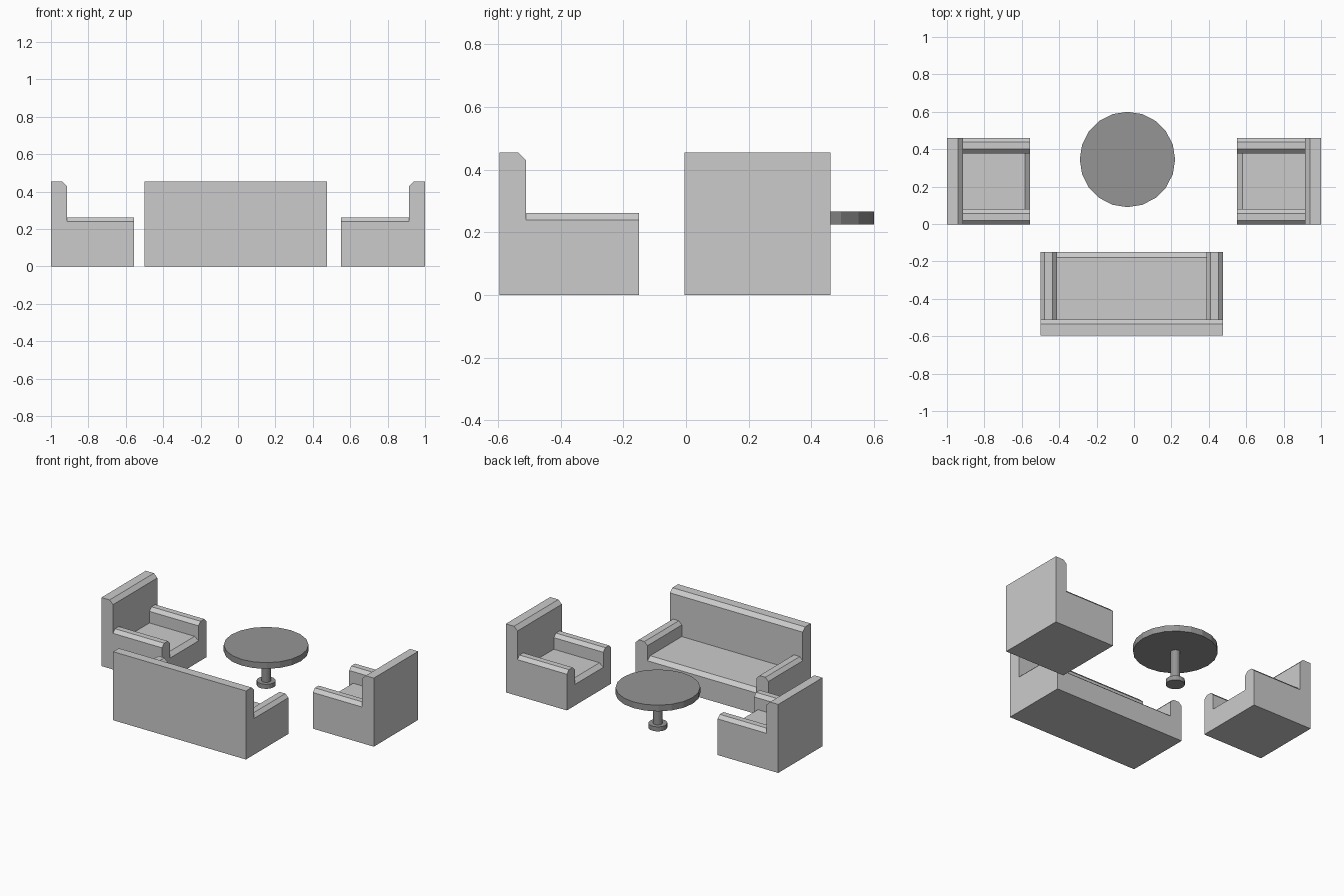
import bpy, bmesh
from math import pi
from mathutils import Matrix

if "Cube" in bpy.data.objects:
    bpy.data.objects.remove(bpy.data.objects["Cube"])

def prism(name, profile, axis, a, b, place):
    """Extrude a closed profile along local x or y from a to b, then place it."""
    bm = bmesh.new()
    pts = [(a, p, z) if axis == 'x' else (p, a, z) for p, z in profile]
    face = bm.faces.new([bm.verts.new(p) for p in pts])
    ext = bmesh.ops.extrude_face_region(bm, geom=[face])
    moved = [g for g in ext['geom'] if isinstance(g, bmesh.types.BMVert)]
    bmesh.ops.translate(bm, verts=moved, vec=(b - a, 0, 0) if axis == 'x' else (0, b - a, 0))
    bmesh.ops.recalc_face_normals(bm, faces=bm.faces)
    mesh = bpy.data.meshes.new(name)
    bm.to_mesh(mesh)
    bm.free()
    obj = bpy.data.objects.new(name, mesh)
    bpy.context.collection.objects.link(obj)
    obj.matrix_world = place

def couch(name, width, depth, arm, loc, turn):
    """Seat facing local +y; local origin is the middle of the rear bottom edge."""
    place = Matrix.Translation(loc) @ Matrix.Rotation(turn, 4, 'Z')
    h, back, c = width / 2, 0.085, 0.022
    # backrest with chamfered inner top edge
    prism(name + "_back", [(0, 0), (back, 0), (back, 0.43), (back - 0.025, 0.455), (0, 0.455)],
          'x', -h, h, place)
    # arms, chamfered on both top edges
    for side, s in (("left", -1), ("right", 1)):
        prism(f"{name}_{side}_arm",
              [(s * h, 0), (s * h, 0.24), (s * (h - c), 0.262), (s * (h - arm + c), 0.262),
               (s * (h - arm), 0.24), (s * (h - arm), 0)], 'y', back, depth, place)
    # seat block with chamfered front edge
    prism(name + "_seat", [(back, 0), (depth, 0), (depth, 0.14), (depth - 0.028, 0.163), (back, 0.163)],
          'x', arm - h, h - arm, place)

couch("sofa", 0.975, 0.445, 0.087, (-0.0125, -0.595, 0), 0)
couch("left_armchair", 0.465, 0.445, 0.083, (-1, 0.2285, 0), -pi / 2)
couch("right_armchair", 0.465, 0.448, 0.083, (1, 0.2285, 0), pi / 2)

# round pedestal table
dark = bpy.data.materials.new("dark_grey")
dark.diffuse_color = (0.3, 0.3, 0.3, 1)
dark.use_nodes = True
dark.node_tree.nodes["Principled BSDF"].inputs["Base Color"].default_value = dark.diffuse_color
for name, r, z0, z1 in (("table_top", 0.255, 0.225, 0.266),
                        ("table_stem", 0.029, 0.03, 0.225),
                        ("table_base", 0.057, 0, 0.03)):
    bpy.ops.mesh.primitive_cylinder_add(vertices=20, radius=r, depth=z1 - z0,
                                        location=(-0.035, 0.345, (z0 + z1) / 2))
    bpy.context.object.name = name
    bpy.context.object.data.materials.append(dark)
